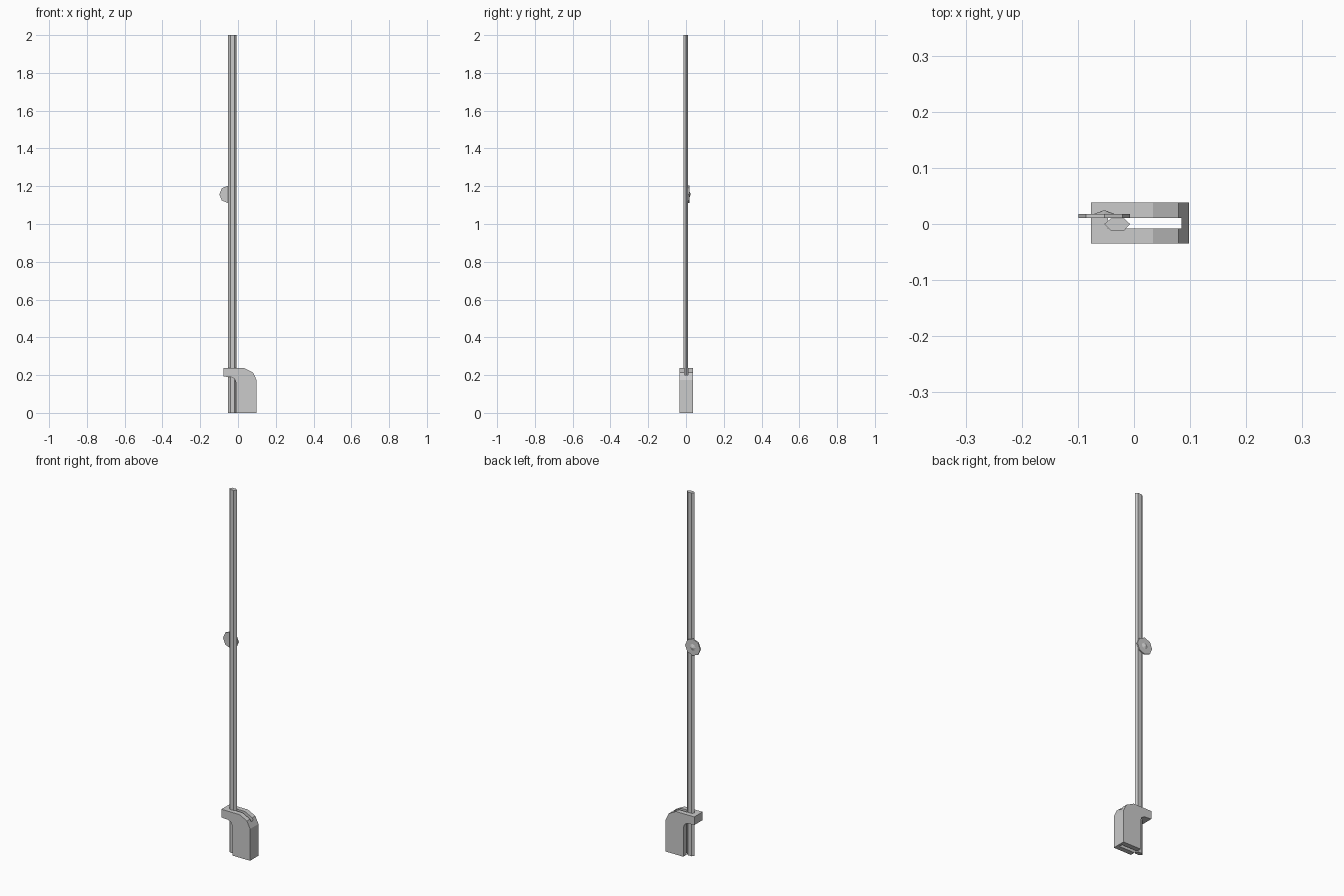
import bpy, bmesh, math
from mathutils import Matrix

if "Cube" in bpy.data.objects:
    bpy.data.objects.remove(bpy.data.objects["Cube"])


def add_object(name, bm):
    bmesh.ops.recalc_face_normals(bm, faces=bm.faces)
    mesh = bpy.data.meshes.new(name)
    bm.to_mesh(mesh)
    bm.free()
    obj = bpy.data.objects.new(name, mesh)
    bpy.context.collection.objects.link(obj)
    return obj


def extrude(name, points, direction):
    """Closed prism from a planar outline."""
    bm = bmesh.new()
    face = bm.faces.new([bm.verts.new(p) for p in points])
    geom = bmesh.ops.extrude_face_region(bm, geom=[face])["geom"]
    verts = [g for g in geom if isinstance(g, bmesh.types.BMVert)]
    bmesh.ops.translate(bm, verts=verts, vec=direction)
    if not any(f.calc_center_median() == face.calc_center_median() for f in bm.faces):
        bm.faces.new(face.verts)
    return add_object(name, bm)


# Pole: flattened six-sided bar
section = [(-0.053, 0), (-0.041, -0.012), (-0.018, -0.012),
           (-0.007, 0), (-0.018, 0.010), (-0.041, 0.010)]
extrude("pole", [(x, y, 0) for x, y in section], (0, 0, 2))

# Hooked base block
outline = [(-0.077, 0.237), (0.034, 0.237), (0.079, 0.214), (0.098, 0.175),
           (0.098, 0), (-0.010, 0), (-0.010, 0.160), (-0.018, 0.180),
           (-0.036, 0.190), (-0.077, 0.192)]
base = extrude("base_hook", [(x, -0.035, z) for x, z in outline], (0, 0.073, 0))

# Slot running vertically through the base
slot = extrude("slot_cutter", [(-0.046, -0.008, -0.1), (0.085, -0.008, -0.1),
                               (0.085, 0.011, -0.1), (-0.046, 0.011, -0.1)], (0, 0, 0.5))
slot.hide_render = True
slot.hide_viewport = True
cut = base.modifiers.new("slot", 'BOOLEAN')
cut.object = slot
cut.operation = 'DIFFERENCE'
cut.solver = 'EXACT'


# Eight-sided disc with a low conical boss behind the pole
def disc(name, r1, r2, y0, y1):
    bm = bmesh.new()
    place = Matrix.Translation((-0.053, (y0 + y1) / 2, 1.157)) @ Matrix.Rotation(-math.pi / 2, 4, 'X')
    bmesh.ops.create_cone(bm, cap_ends=True, segments=8, radius1=r1, radius2=r2,
                          depth=y1 - y0, matrix=place)
    return add_object(name, bm)


disc("disc", 0.046, 0.046, 0.011, 0.018)
disc("disc_boss", 0.018, 0.002, 0.018, 0.024)
